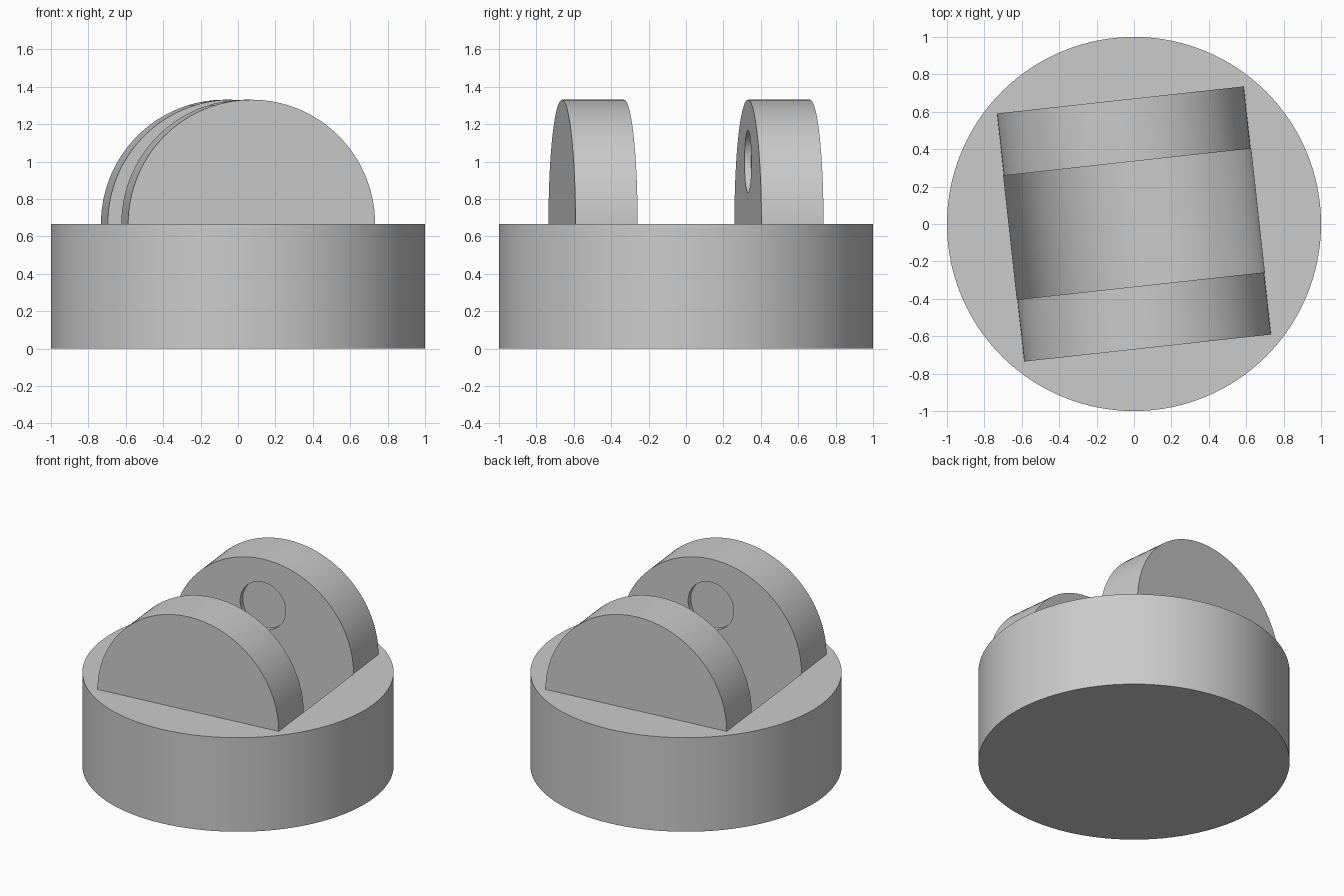
import bpy, math
from mathutils import Matrix

cube = bpy.data.objects.get("Cube")
if cube:
    bpy.data.objects.remove(cube, do_unlink=True)

BASE_H = 0.667       # top of the base and axis height of the lugs
TURN = Matrix.Rotation(math.radians(6.26), 4, "Z")

grey = bpy.data.materials.new("plain grey")
grey.use_nodes = True
colour = (0.6, 0.6, 0.6, 1)
grey.diffuse_color = colour
grey.node_tree.nodes["Principled BSDF"].inputs["Base Color"].default_value = colour


def prism(name, profile, half):
    """Extrude an x-z profile along y from -half to +half, then turn it."""
    n = len(profile)
    verts = [(x, y, z) for y in (-half, half) for x, z in profile]
    faces = [tuple(range(n)), tuple(range(2 * n - 1, n - 1, -1))]
    faces += [(i, i + n, (i + 1) % n + n, (i + 1) % n) for i in range(n)]
    mesh = bpy.data.meshes.new(name)
    mesh.from_pydata(verts, [], faces)
    mesh.transform(TURN)
    mesh.materials.append(grey)
    obj = bpy.data.objects.new(name, mesh)
    bpy.context.collection.objects.link(obj)
    return obj


def arc(radius, height, start, end, steps):
    angles = [math.radians(start + (end - start) * i / steps) for i in range(steps + 1)]
    return [(radius * math.cos(a), height + radius * math.sin(a)) for a in angles]


# Round base
bpy.ops.mesh.primitive_cylinder_add(vertices=128, radius=1, depth=BASE_H,
                                    location=(0, 0, BASE_H / 2))
base = bpy.context.object
base.name = "clevis_base"
base.data.materials.append(grey)

# Drum whose ends remain as the two lugs
drum = prism("lug_drum", arc(0.664, BASE_H, 0, 360, 128)[:-1], 0.667)

# Round-bottomed slot, open at the top
slot_profile = arc(0.665, BASE_H, 180, 360, 64) + [(0.665, 1.5), (-0.665, 1.5)]
slot = prism("slot_cutter", slot_profile, 0.333)

# Shallow pin sockets in both inner lug faces
pin = prism("pin_cutter", arc(0.167, 1.0, 0, 360, 64)[:-1], 0.333 + 0.035)

bpy.context.view_layer.objects.active = base
for tool, operation in ((drum, "UNION"), (slot, "DIFFERENCE"), (pin, "DIFFERENCE")):
    tool.hide_render = True
    mod = base.modifiers.new(tool.name, "BOOLEAN")
    mod.operation = operation
    mod.solver = "EXACT"
    mod.object = tool
    bpy.ops.object.modifier_apply(modifier=mod.name)
    bpy.data.objects.remove(tool, do_unlink=True)

bpy.ops.object.select_all(action="DESELECT")
base.select_set(True)
bpy.ops.object.shade_smooth_by_angle(angle=math.radians(30))
